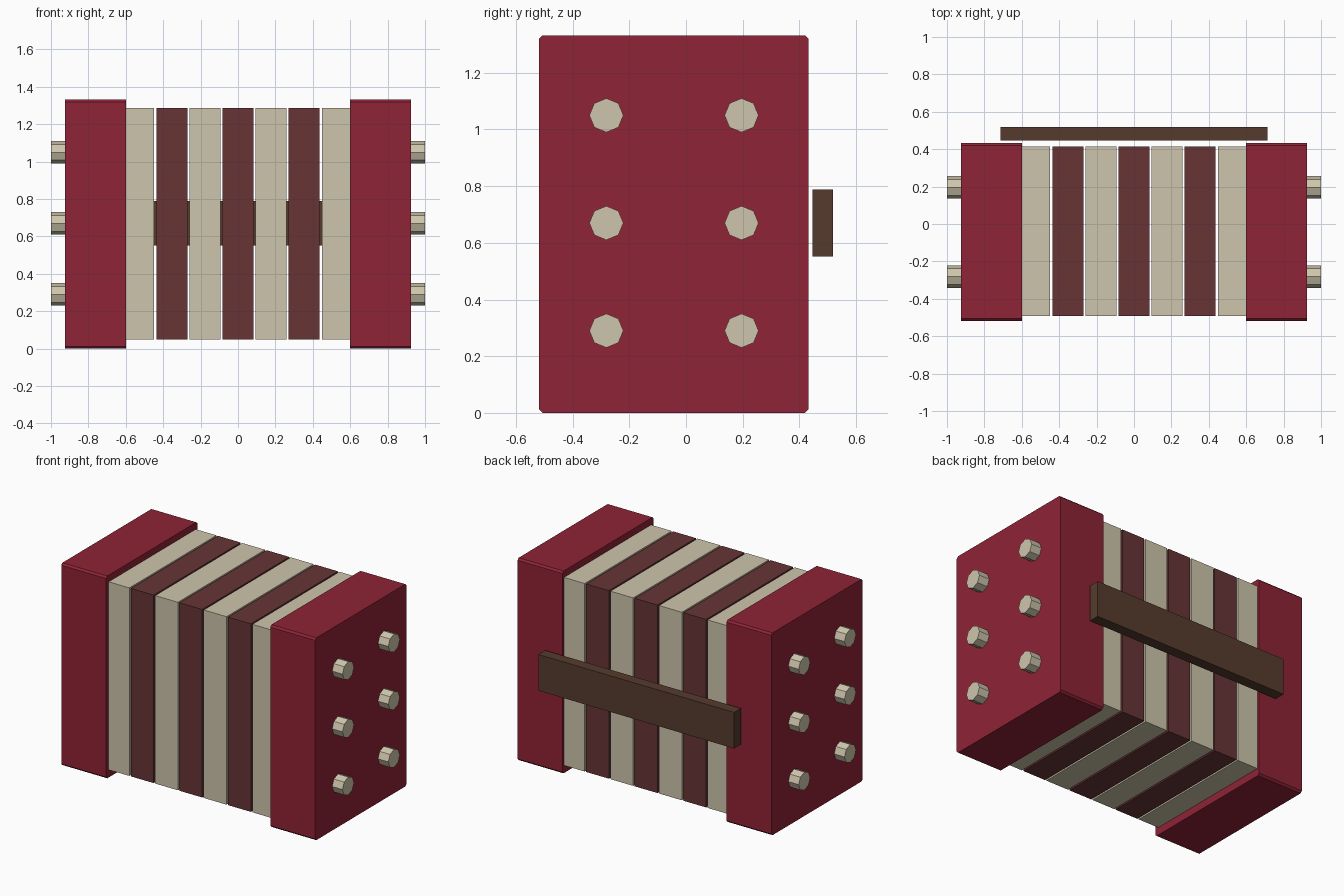
import bpy, bmesh, math

if "Cube" in bpy.data.objects:
    bpy.data.objects.remove(bpy.data.objects["Cube"])


def material(name, rgb):
    """Flat material from an sRGB 0-255 colour."""
    mat = bpy.data.materials.new(name)
    lin = [((c / 255 + 0.055) / 1.055) ** 2.4 for c in rgb]
    mat.diffuse_color = (*lin, 1.0)
    mat.use_nodes = True
    mat.node_tree.nodes["Principled BSDF"].inputs["Base Color"].default_value = mat.diffuse_color
    return mat


RED = material("red paint", (143, 35, 54))
MAROON = material("maroon plate", (103, 52, 53))
CREAM = material("cream", (206, 197, 172))
BROWN = material("brown wood", (86, 59, 45))


def box(name, x, y, z, mat, chamfer=0.0):
    """Box from (min, max) ranges; chamfer cuts the edges running along x."""
    bm = bmesh.new()
    bmesh.ops.create_cube(bm, size=1)
    for v in bm.verts:
        v.co = [r[0] if c < 0 else r[1] for c, r in zip(v.co, (x, y, z))]
    if chamfer:
        edges = [e for e in bm.edges
                 if abs(e.verts[0].co.x - e.verts[1].co.x) > 1e-4]
        bmesh.ops.bevel(bm, geom=edges, offset=chamfer, segments=1, affect='EDGES')
    mesh = bpy.data.meshes.new(name)
    bm.to_mesh(mesh)
    bm.free()
    mesh.materials.append(mat)
    obj = bpy.data.objects.new(name, mesh)
    bpy.context.collection.objects.link(obj)
    return obj


# Stack of alternating plates with narrow gaps
for i in range(7):
    cx = (i - 3) * 0.177
    box(f"plate_{i + 1}", (cx - 0.083, cx + 0.083), (-0.491, 0.415),
        (0.05, 1.288), MAROON if i % 2 else CREAM)

# End blocks and their octagonal bolt heads
for side, s in (("left", -1), ("right", 1)):
    box(f"{side}_end_block", sorted((s * 0.598, s * 0.925)), (-0.518, 0.432),
        (0.0, 1.332), RED, 0.012)
    for row, z in enumerate((0.29, 0.67, 1.05)):
        for col, y in enumerate((-0.281, 0.196)):
            bpy.ops.mesh.primitive_cylinder_add(
                vertices=8, radius=0.06, depth=0.1,
                location=(s * 0.95, y, z), rotation=(0, math.pi / 2, 0))
            bolt = bpy.context.object
            bolt.name = f"{side}_bolt_{row + 1}_{col + 1}"
            bolt.data.materials.append(CREAM)

# Bar across the back
box("back_bar", (-0.713, 0.713), (0.447, 0.518), (0.551, 0.789), BROWN)
